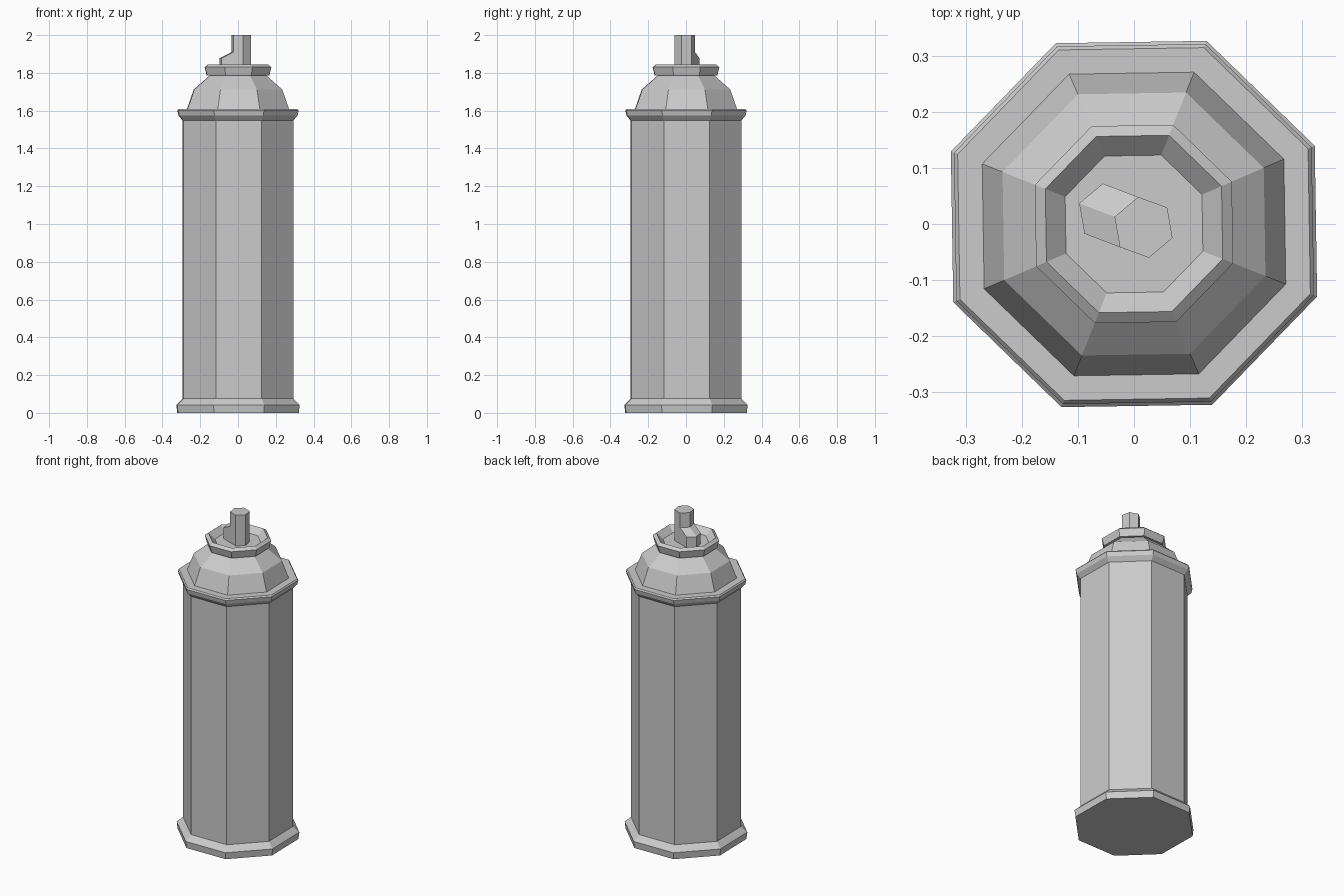
import bpy, bmesh
from math import sin, cos, radians

default = bpy.data.objects.get("Cube")
if default:
    bpy.data.objects.remove(default)

grey = bpy.data.materials.new("plain_grey")
grey.use_nodes = True
grey.diffuse_color = (0.6, 0.6, 0.6, 1)
grey.node_tree.nodes["Principled BSDF"].inputs["Base Color"].default_value = (0.6, 0.6, 0.6, 1)


def finish(name, bm):
    bmesh.ops.recalc_face_normals(bm, faces=bm.faces)
    mesh = bpy.data.meshes.new(name)
    bm.to_mesh(mesh)
    bm.free()
    mesh.materials.append(grey)
    obj = bpy.data.objects.new(name, mesh)
    bpy.context.collection.objects.link(obj)
    return obj


def ring(bm, radius, z, sides, turn, center=(0, 0)):
    angles = [radians(turn + 360 * i / sides) for i in range(sides)]
    return [bm.verts.new((center[0] + radius * cos(a), center[1] + radius * sin(a), z))
            for a in angles]


def bridge(bm, low, high, closed=True):
    n = len(low)
    for i in range(n if closed else n - 1):
        j = (i + 1) % n
        bm.faces.new((low[i], low[j], high[j], high[i]))


def lathe(name, profile, sides=8, turn=23.4, center=(0, 0), bottom=False, top=False):
    """Faceted turned part from (radius, height) pairs, with optional end caps."""
    bm = bmesh.new()
    rings = [ring(bm, r, z, sides, turn, center) for r, z in profile]
    for low, high in zip(rings, rings[1:]):
        bridge(bm, low, high)
    if bottom:
        bm.faces.new(rings[0][::-1])
    if top:
        bm.faces.new(rings[-1])
    return finish(name, bm)


# Can, from the foot up to the recessed top
lathe("base_rim", [(0.346, 0), (0.351, 0.042), (0.315, 0.075)], bottom=True)
lathe("can_body", [(0.315, 0.075), (0.315, 1.548)])
lathe("collar", [(0.315, 1.548), (0.339, 1.574), (0.345, 1.6), (0.338, 1.608), (0.291, 1.608)])
lathe("dome", [(0.291, 1.608), (0.252, 1.712), (0.163, 1.785)])
lathe("valve_cup", [(0.163, 1.785), (0.178, 1.785), (0.19, 1.83), (0.17, 1.845), (0.132, 1.81)],
      top=True)

# Six-sided push button
FLOOR, RADIUS, TURN, CENTER = 1.81, 0.055, -20, (0.017, -0.006)
lathe("nozzle_stem", [(RADIUS, FLOOR), (RADIUS, 2.0)], 6, TURN, CENTER, top=True)

# Spout: three stem corners pushed outward, with a sloping top
bm = bmesh.new()
inner_low, inner_high, outer_low, outer_high = [
    ring(bm, RADIUS, z, 6, TURN, CENTER)[2:5] for z in (FLOOR, 1.91, FLOOR, 1.877)]
bmesh.ops.translate(bm, verts=outer_low + outer_high, vec=(-0.063, 0.024, 0))
bridge(bm, outer_low, outer_high, closed=False)
bridge(bm, outer_high, inner_high, closed=False)
for i in (0, 2):
    bm.faces.new((inner_low[i], outer_low[i], outer_high[i], inner_high[i]))
bmesh.ops.delete(bm, geom=[v for v in bm.verts if not v.link_faces], context='VERTS')
finish("spout", bm)
